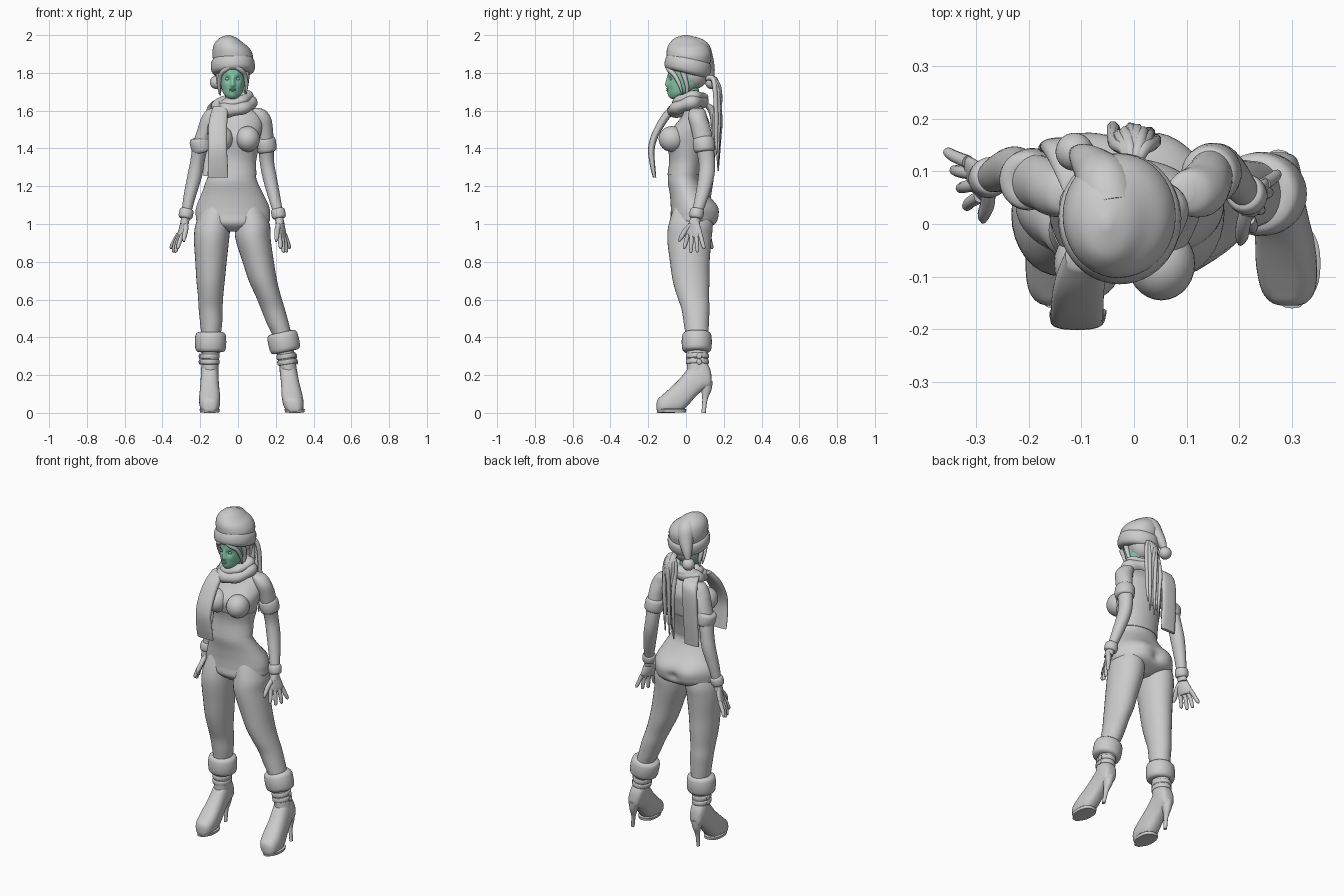
import bpy, bmesh, math
from math import sin, cos, pi, exp
from mathutils import Vector, Euler

green = bpy.data.materials.new("green_skin")
green.diffuse_color = (0.25, 0.58, 0.41, 1)


def spline(pts, k):
    """Catmull-Rom resampling of tuples of any length"""
    out = []
    for i in range(len(pts) - 1):
        a, b, c, d = pts[max(i - 1, 0)], pts[i], pts[i + 1], pts[min(i + 2, len(pts) - 1)]
        for j in range(k):
            t = j / k
            out.append(tuple(0.5 * (2 * q + (r - p) * t + (2 * p - 5 * q + 4 * r - s) * t * t
                                    + (3 * q - p - 3 * r + s) * t ** 3) for p, q, r, s in zip(a, b, c, d)))
    return out + [tuple(pts[-1])]


def spow(v, p):
    return math.copysign(abs(v) ** (2 / p), v)


def grid_mesh(name, rows, mat=None, closed=False):
    bm = bmesh.new()
    vs = [[bm.verts.new(p) for p in row] for row in rows]
    n, m = len(vs[0]), len(vs)
    for i in range(m if closed else m - 1):
        a, b = vs[i], vs[(i + 1) % m]
        for j in range(n):
            bm.faces.new((a[j], a[(j + 1) % n], b[(j + 1) % n], b[j]))
    if not closed:
        bm.faces.new(vs[0])
        bm.faces.new(vs[-1])
    bmesh.ops.recalc_face_normals(bm, faces=bm.faces)
    me = bpy.data.meshes.new(name)
    bm.to_mesh(me)
    bm.free()
    ob = bpy.data.objects.new(name, me)
    bpy.context.collection.objects.link(ob)
    if mat:
        me.materials.append(mat)
    return ob


def loft(name, rings, n=32, k=4, p=2, bumps=(), mat=None, put=lambda u, v, w: (u, v, w)):
    """Skin over slices (x, y, z, rx, ry); bumps are (x, y, z, radius, push along -y)"""
    rows = []
    for x, y, z, rx, ry in spline(rings, k):
        row = []
        for j in range(n):
            a = 2 * pi * j / n
            v = Vector(put(x + rx * spow(cos(a), p), y + ry * spow(sin(a), p), z))
            push = sum(h * exp(-(v - Vector((bx, by, bz))).length_squared / r ** 2) for bx, by, bz, r, h in bumps)
            row.append(v - Vector((0, push, 0)))
        rows.append(row)
    return grid_mesh(name, rows, mat)


def ring(name, c, rx, ry, hw, hh, rot=(0, 0, 0), p=2.6, wave=0):
    """Padded band around a limb: outer radii rx, ry, half thickness hw, half height hh"""
    e, rows = Euler(rot), []
    for i in range(48):
        a = 2 * pi * i / 48
        g = 1 + wave * sin(3 * a + 1) + wave * sin(5 * a)
        row = []
        for j in range(16):
            b = 2 * pi * j / 16
            o = hw * g * spow(cos(b), p) - hw
            v = Vector(((rx + o) * cos(a), (ry + o) * sin(a), hh * g * spow(sin(b), p)))
            v.rotate(e)
            row.append(v + Vector(c))
        rows.append(row)
    return grid_mesh(name, rows, closed=True)


def tube(name, pts, mat=None, n=10, k=5):
    """Round strand through (x, y, z, radius) points"""
    s = spline(pts, k)
    P = [Vector(q[:3]) for q in s]
    rows = []
    for i, q in enumerate(s):
        d = (P[min(i + 1, len(P) - 1)] - P[max(i - 1, 0)]).normalized()
        u = d.cross(Vector((0.83, 0.31, 0.46))).normalized()
        w = d.cross(u)
        rows.append([P[i] + q[3] * (u * cos(2 * pi * j / n) + w * sin(2 * pi * j / n)) for j in range(n)])
    return grid_mesh(name, rows, mat)


def ball(name, c, r, mat=None):
    return loft(name, [(c[0], c[1], c[2] - r[2] * cos(pi * i / 16), r[0] * max(sin(pi * i / 16), .02),
                        r[1] * max(sin(pi * i / 16), .02)) for i in range(17)], 28, 1, mat=mat)


# torso, bust and cropped top
body = [(-.025, .02, .96, .05, .06), (-.025, .03, 1.0, .178, .112), (-.027, .035, 1.05, .197, .116),
        (-.028, .033, 1.1, .19, .114), (-.03, .012, 1.16, .163, .098), (-.034, -.01, 1.22, .138, .086),
        (-.032, -.012, 1.26, .126, .082), (-.03, 0, 1.33, .122, .085), (-.025, .01, 1.4, .13, .095),
        (-.02, .02, 1.47, .14, .098), (-.016, .04, 1.53, .145, .085), (-.015, .045, 1.58, .125, .062),
        (-.015, .04, 1.62, .065, .045), (-.02, .03, 1.66, .042, .042)]
curves = [(-.09, -.085, 1.47, .07, .03), (.05, -.085, 1.47, .07, .03),
          (-.115, .14, 1.06, .08, -.03), (.06, .14, 1.06, .08, -.03), (-.027, .16, 1.04, .025, .018)]
loft("torso", body, 64, 6, bumps=curves)
loft("cropped_top", [(x, y, z, rx + .004, ry + .004) for x, y, z, rx, ry in body[6:9]], 64, 6, bumps=curves)
for m in (-1, 1):
    ball("bust", (-.018 + m * .07, -.075, 1.45), (.064, .07, .068))

# legs, boots and fur cuffs
legs = [(1.1, .03, .07, .09, -.115, .06), (1.0, .025, .092, .116, -.132, .076), (.92, .018, .093, .117, -.14, .08),
        (.8, .02, .083, .105, -.143, .107), (.7, .027, .075, .097, -.145, .132), (.62, .037, .067, .085, -.145, .16),
        (.55, .05, .063, .074, -.145, .185), (.47, .055, .058, .066, -.142, .212), (.4, .058, .05, .06, -.143, .236),
        (.28, .06, .046, .056, -.147, .258), (.2, .06, .044, .056, -.149, .272)]
foot = [(.136, .15, .19, .012), (.125, .135, .24, .035), (.09, .12, .29, .046), (.05, .085, .28, .047),
        (.01, .04, .235, .049), (-.03, .006, .185, .053), (-.08, 0, .135, .056), (-.125, 0, .095, .05),
        (-.148, .004, .074, .034), (-.155, .015, .055, .015)]
for side, col, fx, shear in (("right", 4, -.15, 0), ("left", 5, .3, -.15)):
    def lean(u, v, w, s=shear):
        return (u + s * max(v, 0), w, max(v, 0))
    loft(side + "_leg", [(r[col], r[1], r[0], r[2], r[3]) for r in legs], 32, 5)
    loft(side + "_boot_foot", [(fx, (b + t) / 2, y, w, (t - b) / 2) for y, b, t, w in foot], 32, 5, 2.5, put=lean)
    loft(side + "_boot_heel", [(fx + shear * z, y, z, r, r * 1.15) for y, z, r in
                               ((.1, .17, .036), (.107, .12, .024), (.1, .07, .012), (.093, 0, .01))], 16, 4)
    loft(side + "_boot_sole", [(fx, -.15, 0, .02, .01), (fx, -.075, .002, .05, .075), (fx, -.075, .018, .054, .077),
                               (fx, -.075, .022, .05, .07)], 32, 1, 2.4)
    cx = -.145 if side == "right" else .242
    ring(side + "_boot_fur_cuff", (cx, .057, .375), .083, .08, .032, .054, (0, shear * 1.4, 0), 3.4)
    for i, z in enumerate((.3, .27)):
        sx = fx + shear * z
        ring(f"{side}_boot_strap_{i}", (sx, .06, z), .052, .061, .01, .013, (0, shear, 0), 4)
        ball(f"{side}_boot_buckle_{i}", (sx + (.052 if side == "left" else -.052), .07, z), (.006, .014, .014))

# arms, sleeve cuffs, wrist cuffs and hands
arms = {"right": [(-.115, .06, 1.615, .02, .02), (-.127, .06, 1.6, .042, .042), (-.145, .063, 1.56, .05, .05),
                  (-.17, .075, 1.5, .045, .052), (-.197, .085, 1.42, .042, .05), (-.215, .1, 1.33, .038, .043),
                  (-.23, .105, 1.25, .039, .042), (-.255, .097, 1.15, .033, .036), (-.275, .088, 1.05, .025, .028),
                  (-.283, .085, 1.0, .022, .03)],
        "left": [(.09, .06, 1.615, .02, .02), (.105, .06, 1.6, .042, .042), (.125, .063, 1.56, .05, .05),
                 (.14, .08, 1.5, .045, .052), (.147, .095, 1.42, .042, .05), (.153, .11, 1.33, .038, .043),
                 (.167, .107, 1.25, .038, .042), (.19, .085, 1.15, .033, .036), (.214, .056, 1.05, .025, .028),
                 (.222, .043, 1.0, .022, .03)]}
for side, a in arms.items():
    s, out, skew = (-1, -.052, -.35) if side == "right" else (1, .026, .45)
    loft(side + "_arm", a, 28, 5)
    x, y, z = a[4][:3]
    ring(side + "_sleeve_cuff", (x, y, z), .056, .058, .022, .04, (.12, -.25 * -s, 0) if s < 0 else (.12, -.15, 0), 3.2)
    x, y, z = a[8][:3]
    ring(side + "_wrist_cuff", (x, y, z + .005), .038, .038, .018, .027, (-.15, -.2 * s, 0), 3.2)
    x, y, z = a[9][:3]

    def turn(u, v, w, y=y, skew=skew):
        return (u + skew * (v - y), v, w)
    loft(side + "_palm", [(x, y, z + .02, .018, .022), (x + out * .1, y, z - .015, .019, .034),
                          (x + out * .3, y, z - .05, .017, .043), (x + out * .45, y, z - .07, .012, .038)], 20, 4, put=turn)
    for i in range(4):
        o = (i - 1.5) * .022
        tip = (.868, .848, .85, .868)[i]
        tube(f"{side}_finger_{i}", [turn(x + out * f, y + o * g, h) + (r,) for f, g, h, r in
                                    ((.4, 1, z - .055, .0125), (.8, 1.3, .905, .0115),
                                     (1, 1.55, tip + .01, .0095), (1, 1.6, tip, .004))])
    tube(side + "_thumb", [turn(x + out * f, y + g, z + h) + (r,) for f, g, h, r in
                           ((0, -.018, -.005, .014), (.2, -.045, -.035, .014),
                            (.5, -.068, -.07, .012), (.6, -.08, -.093, .005))])

# head, neck and eyes
hx = -.028
loft("neck", [(-.02, .035, 1.58, .05, .048), (-.024, .03, 1.64, .042, .044), (hx, .02, 1.73, .042, .046)], 32, mat=green)
face = [(0, -.1, 1.737, .013, .019), (0, -.1, 1.755, .012, .012), (0, -.1, 1.772, .011, .007),
        (0, -.093, 1.706, .016, .008), (0, -.09, 1.678, .018, .008)]
for m in (-1, 1):
    face += [(m * .027, -.088, 1.768, .015, -.009), (m * .026, -.092, 1.79, .014, .004),
             (m * .038, -.075, 1.738, .02, .005), (m * .01, -.098, 1.733, .007, .005)]
    ball("eye", (hx + m * .027, -.076, 1.768), (.013, .01, .008), green)
    ball("lips", (hx, -.098, 1.711 - .004 * m), (.017, .007, .0045), green)
loft("head", [(hx, -.058, 1.662, .012, .016), (hx, -.05, 1.671, .031, .032), (hx, -.035, 1.69, .048, .054),
              (hx, -.018, 1.715, .058, .075), (hx, -.004, 1.745, .065, .09), (hx, 0, 1.785, .069, .096),
              (hx, .005, 1.83, .071, .1), (hx, .01, 1.89, .066, .09), (hx, .01, 1.94, .03, .04)], 96, 8,
     bumps=[(b[0] + hx,) + b[1:] for b in face], mat=green)

# hair: scalp, face strands and hanging locks
ball("back_hair", (hx, .045, 1.8), (.078, .075, .085))
for i, m in enumerate((-1, 1)):
    tube(f"fringe_{i}", [(hx - .01 * m, -.092, 1.85, .014), (hx + m * .035, -.092, 1.822, .014),
                         (hx + m * .064, -.062, 1.79, .012), (hx + m * .073, -.035, 1.74, .01),
                         (hx + m * .07, -.02, 1.69, .004)])
    tube(f"side_lock_{i}", [(hx + m * .07, -.025, 1.83, .016), (hx + m * .075, -.005, 1.77, .013),
                            (hx + m * .07, .006, 1.72, .01), (hx + m * .066, .0, 1.68, .004)])
for i in range(8):
    t = (i - 3.5) / 3.5
    b = (i * 3 % 8) / 8
    tube(f"hanging_lock_{i}", [(-.005, .1, 1.77, .012), (t * .016, .14, 1.765 + .01 * b, .013),
                               (t * .036, .178 - .025 * t * t, 1.71, .013), (t * .04, .182 - .035 * b, 1.57, .012),
                               (t * .036, .178 - .03 * b, 1.46, .01), (t * .034, .17 - .01 * b, 1.28 + .15 * b, .004)], n=8)

# hat with folded tail and pompom
ring("hat_brim", (-.027, .01, 1.837), .117, .125, .034, .044, (-.24, -.05, 0))
loft("hat_crown", [(-.027, .015, 1.84, .1, .11), (-.028, .016, 1.89, .107, .118), (-.036, .012, 1.93, .097, .112),
                   (-.048, .008, 1.96, .074, .092), (-.052, .002, 1.985, .045, .06), (-.052, 0, 2.0, .008, .01)], 40, 5)
tube("hat_tail", [(-.045, .03, 1.94, .055), (-.055, .075, 1.92, .055), (-.072, .102, 1.875, .043),
                  (-.095, .125, 1.82, .028), (-.11, .135, 1.77, .014)], n=20)
ball("hat_pompom", (-.113, .137, 1.75), (.036, .036, .036))

# scarf: two wraps and two hanging ends
ring("scarf_lower_wrap", (-.022, .01, 1.627), .12, .112, .045, .036, (.3, -.12, 0), 2, .12)
ring("scarf_upper_wrap", (-.02, .02, 1.655), .1, .098, .036, .028, (.2, -.25, 0), 2, .12)
loft("scarf_front_end", [(-.09, -.06, 1.625, .04, .026), (-.1, -.098, 1.58, .046, .027), (-.106, -.132, 1.53, .049, .024),
                         (-.108, -.168, 1.46, .05, .02), (-.108, -.184, 1.39, .05, .017),
                         (-.107, -.177, 1.31, .053, .014), (-.106, -.166, 1.245, .054, .009)], 32, 4, 2.6)
loft("scarf_back_end", [(-.095, .07, 1.65, .04, .024), (-.115, .125, 1.62, .046, .024), (-.128, .146, 1.56, .048, .018),
                        (-.132, .146, 1.45, .048, .015), (-.134, .142, 1.36, .048, .013),
                        (-.134, .135, 1.255, .048, .009)], 32, 4, 2.6)

bpy.ops.object.select_all(action='SELECT')
bpy.context.view_layer.objects.active = bpy.data.objects["torso"]
bpy.ops.object.shade_smooth_by_angle(angle=math.radians(50))
